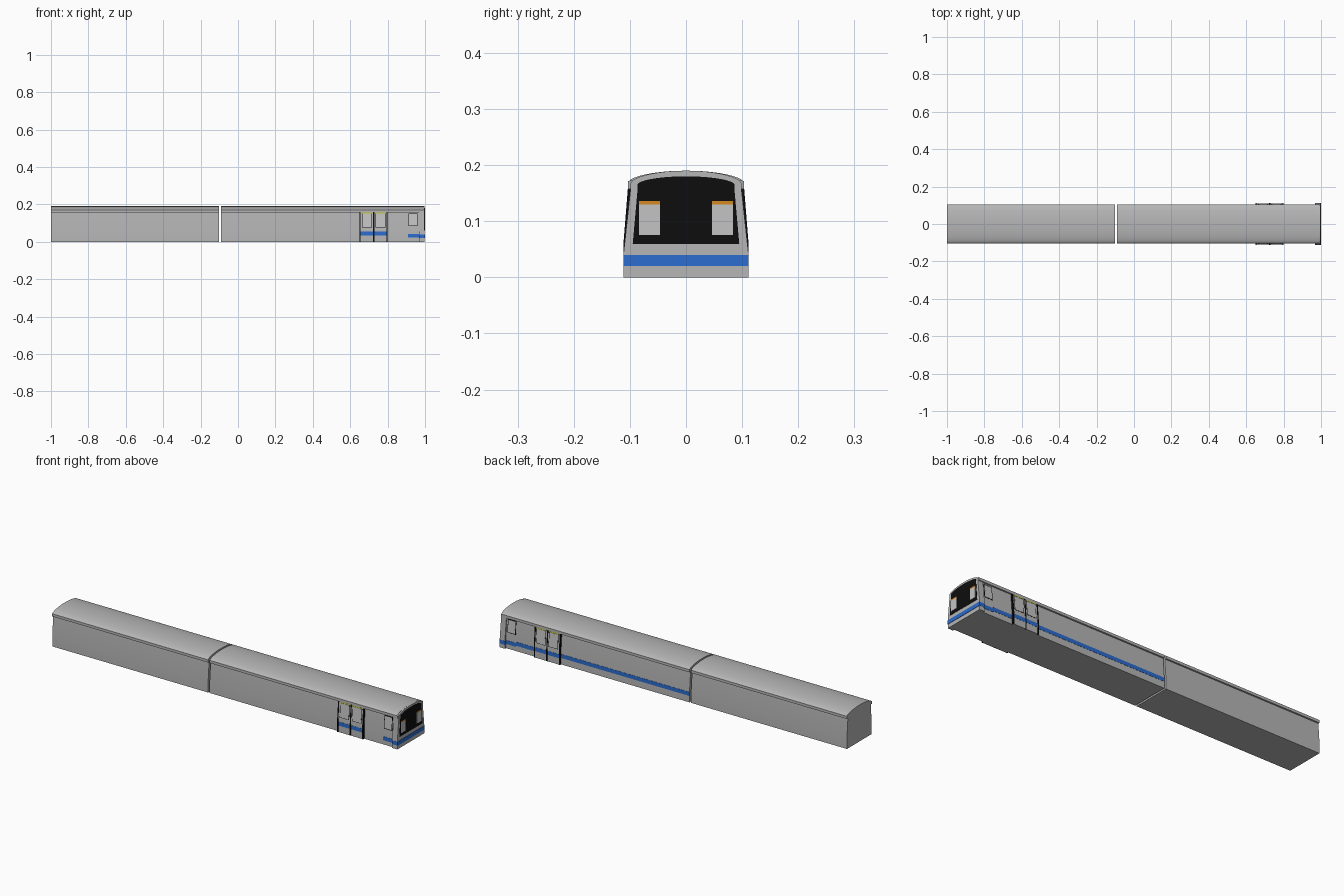
import bpy, bmesh, math

if "Cube" in bpy.data.objects:
    bpy.data.objects.remove(bpy.data.objects["Cube"])


def material(name, rgb):
    m = bpy.data.materials.new(name)
    m.diffuse_color = (*rgb, 1)
    m.use_nodes = True
    m.node_tree.nodes["Principled BSDF"].inputs["Base Color"].default_value = m.diffuse_color
    return m


GREY = material("body_grey", (0.47, 0.47, 0.47))
GLASS = material("window_grey", (0.55, 0.55, 0.55))
BLACK = material("black", (0.004, 0.004, 0.004))
BLUE = material("stripe_blue", (0.025, 0.15, 0.62))
ORANGE = material("orange", (0.66, 0.25, 0.015))
YELLOW = material("yellow_green", (0.5, 0.52, 0.02))


def prism(name, profile, x0, x1, mat, smooth=False):
    """Extrude a (y, z) outline along x."""
    bm = bmesh.new()
    face = bm.faces.new([bm.verts.new((x0, y, z)) for y, z in profile])
    ext = bmesh.ops.extrude_face_region(bm, geom=[face])
    moved = [v for v in ext["geom"] if isinstance(v, bmesh.types.BMVert)]
    bmesh.ops.translate(bm, vec=(x1 - x0, 0, 0), verts=moved)
    bmesh.ops.recalc_face_normals(bm, faces=bm.faces[:])
    mesh = bpy.data.meshes.new(name)
    bm.to_mesh(mesh)
    bm.free()
    mesh.materials.append(mat)
    ob = bpy.data.objects.new(name, mesh)
    bpy.context.collection.objects.link(ob)
    if smooth:
        bpy.ops.object.select_all(action='DESELECT')
        ob.select_set(True)
        bpy.context.view_layer.objects.active = ob
        bpy.ops.object.shade_smooth_by_angle(angle=math.radians(25))
    return ob


KNEE = 0.06  # side wall is upright below this and leans in above it


def wall(z):
    return 0.102 if z <= KNEE else 0.102 - (z - KNEE) * 0.08


def plate(name, side, x0, x1, z0, z1, out, mat, thick=0.004):
    """Thin panel that follows the side wall, standing 'out' proud of it."""
    zs = [z0, KNEE, z1] if z0 < KNEE < z1 else [z0, z1]
    prof = [(side * (wall(z) + out), z) for z in zs]
    prof += [(side * (wall(z) + out - thick), z) for z in reversed(zs)]
    return prism(name, prof, x0, x1, mat)


def mirrored(half):
    return half + [(-y, z) for y, z in reversed(half) if y > 0]


def roof_arc(y_edge, z_edge, top, n=12):
    """Rounded roof half, from edge to the centre line."""
    pts = []
    for i in range(n + 1):
        a = math.pi / 2 * i / n
        pts.append((max(0.0, y_edge * math.cos(a)) if i < n else 0.0,
                    z_edge + (top - z_edge) * math.sin(a) ** 1.15))
    return pts


# Two car bodies with overhanging gutters
body = mirrored([(0.102, 0), (0.102, KNEE), (wall(0.158), 0.158)]
                + [(0.102, 0.158)] + roof_arc(0.102, 0.170, 0.19))
prism("rear_car_body", body, -1.0, -0.101, GREY, True)
prism("front_car_body", body, -0.092, 0.99, GREY, True)
for s in (-1, 1):
    for label, x0, x1 in (("rear", -1.0, -0.101), ("front", -0.092, 0.994)):
        prism(label + "_gutter", [(s * 0.095, 0.157), (s * 0.1035, 0.157),
              (s * 0.1035, 0.171), (s * 0.095, 0.174)], x0, x1, GREY)

# Cab front surround
mask = mirrored([(0.111, 0), (0.111, 0.045), (0.0985, 0.160)]
                + roof_arc(0.0985, 0.168, 0.19))
prism("cab_surround", mask, 0.967, 0.997, GREY, True)

# Black windscreen panel, windows and front stripe
prism("windscreen_panel", mirrored([(0.095, 0.059), (0.086, 0.160)]
      + roof_arc(0.086, 0.166, 0.180)), 0.994, 0.9985, BLACK)
for s in (-1, 1):
    ys = (s * 0.046, s * 0.084)
    for name, z0, z1, mat in (("cab_window", 0.075, 0.130, GLASS),
                              ("cab_window_visor", 0.130, 0.136, ORANGE)):
        prism(name, [(ys[0], z0), (ys[1], z0), (ys[1], z1), (ys[0], z1)],
              0.996, 1.0, mat)
prism("front_stripe", [(-0.1115, 0.02), (0.1115, 0.02),
                       (0.1115, 0.04), (-0.1115, 0.04)], 0.967, 0.999, BLUE)

for s in (-1, 1):
    # Side stripes: the far side runs the whole front car
    plate("cab_side_stripe", s, 0.91, 0.967, 0.022, 0.042, 0.001, BLUE)
    if s > 0:
        plate("long_side_stripe", s, -0.092, 0.652, 0.034, 0.054, 0.001, BLUE)
        plate("short_side_stripe", s, 0.798, 0.91, 0.028, 0.048, 0.001, BLUE)

    # Sliding door: two leaves with framed windows, black posts between
    for x0 in (0.656, 0.728):
        x1 = x0 + 0.068
        plate("door_leaf", s, x0, x1, 0.0, 0.158, 0.008, GREY, 0.009)
        plate("door_stripe", s, x0, x1, 0.034, 0.054, 0.0088, BLUE)
        plate("door_window_frame", s, x0 + 0.007, x1 - 0.007,
              0.077, 0.153, 0.0085, BLACK)
        plate("door_window", s, x0 + 0.0095, x1 - 0.0095,
              0.0795, 0.151, 0.0092, GLASS)
        plate("door_top_strip", s, x0 + 0.006, x1 - 0.006,
              0.152, 0.157, 0.0095, YELLOW)
    for x in (0.653, 0.7255, 0.797):
        plate("door_post", s, x - 0.003, x + 0.003, 0.0, 0.158, 0.0095, BLACK, 0.0098)

    # Cab side window
    plate("cab_side_window_frame", s, 0.912, 0.960, 0.083, 0.152, 0.001, BLACK)
    plate("cab_side_window", s, 0.9155, 0.9565, 0.0865, 0.1485, 0.0016, GLASS)
